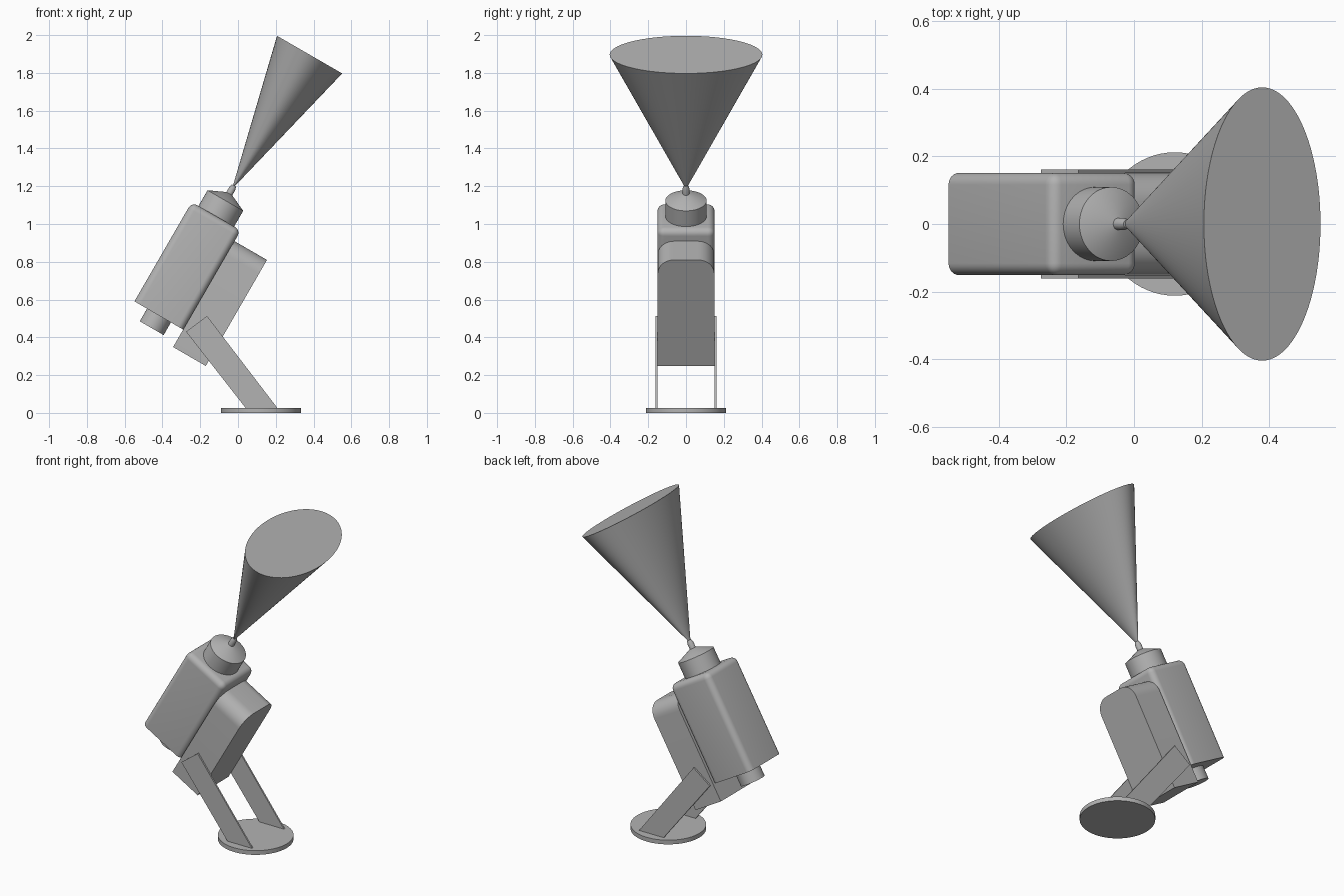
import bpy, bmesh, math
from mathutils import Matrix

cube = bpy.data.objects.get("Cube")
if cube:
    bpy.data.objects.remove(cube, do_unlink=True)

GREY = (0.45, 0.45, 0.45, 1)
grey = bpy.data.materials.new("plain grey")
grey.use_nodes = True
grey.diffuse_color = GREY
grey.node_tree.nodes["Principled BSDF"].inputs["Base Color"].default_value = GREY

TILT = math.radians(30)   # lean of the whole upper assembly
AXIS = -0.62              # main axis offset in the leaning frame


def finish(name, bm, tilt=0.0):
    """Turn a bmesh into a named, shaded object leaning by tilt."""
    bmesh.ops.recalc_face_normals(bm, faces=bm.faces)
    mesh = bpy.data.meshes.new(name)
    bm.to_mesh(mesh)
    bm.free()
    mesh.materials.append(grey)
    ob = bpy.data.objects.new(name, mesh)
    bpy.context.collection.objects.link(ob)
    ob.rotation_euler.y = tilt
    bpy.ops.object.select_all(action="DESELECT")
    ob.select_set(True)
    bpy.context.view_layer.objects.active = ob
    bpy.ops.object.shade_smooth_by_angle(angle=math.radians(30))
    return ob


def box(lo, hi):
    bm = bmesh.new()
    size = [b - a for a, b in zip(lo, hi)]
    mid = [(a + b) / 2 for a, b in zip(lo, hi)]
    bmesh.ops.create_cube(bm, size=1, matrix=Matrix.Translation(mid) @ Matrix.Diagonal((*size, 1)))
    return bm


def round_edges(bm, rule, radius, segments):
    edges = [e for e in bm.edges if rule(*[v.co for v in e.verts])]
    bmesh.ops.bevel(bm, geom=edges, offset=radius, segments=segments, profile=0.5, affect="EDGES")


def lathe(name, profile, x, tilt, flatten=1.0, sides=64):
    """Capped solid of revolution from (radius, height) points; flatten scales x."""
    bm = bmesh.new()
    rings = []
    for r, z in profile:
        angles = [math.tau * i / sides for i in range(sides)]
        rings.append([bm.verts.new((x + flatten * r * math.cos(a), r * math.sin(a), z)) for a in angles])
    for low, high in zip(rings, rings[1:]):
        for i in range(sides):
            j = (i + 1) % sides
            bm.faces.new((low[i], low[j], high[j], high[i]))
    bm.faces.new(rings[0][::-1])
    bm.faces.new(rings[-1])
    return finish(name, bm, tilt)


# Round foot
lathe("base_disc", [(0.212, 0), (0.212, 0.026)], 0.121, 0)

# Pair of thin slanted legs
for side, name in ((-1, "front_leg"), (1, "back_leg")):
    bm = bmesh.new()
    outline = [(-0.275, 0.43), (0.042, 0.024), (0.21, 0.024), (-0.164, 0.513)]
    face = bm.faces.new([bm.verts.new((x, side * 0.151, z)) for x, z in outline])
    ext = bmesh.ops.extrude_face_region(bm, geom=[face])
    moved = [v for v in ext["geom"] if isinstance(v, bmesh.types.BMVert)]
    bmesh.ops.translate(bm, verts=moved, vec=(0, side * 0.01, 0))
    finish(name, bm)

# Mounting block with a rounded top
bm = box((-0.472, -0.15, 0.13), (-0.272, 0.15, 0.778))
round_edges(bm, lambda a, b: min(a.z, b.z) > 0.7 and abs(a.y - b.y) < 0.01, 0.085, 10)
finish("mounting_block", bm, TILT)

# Main housing, rounded everywhere but at its bottom rim
bm = box((-0.77, -0.151, 0.237), (-0.47, 0.151, 0.844))
round_edges(bm, lambda a, b: max(a.z, b.z) > 0.5, 0.035, 6)
finish("housing", bm, TILT)

# Socket below the housing, collar and neck above it
lathe("bottom_socket", [(0.073, 0.16), (0.073, 0.25)], AXIS, TILT)
lathe("collar", [(0.109, 0.83), (0.109, 0.94), (0.018, 0.982)], AXIS, TILT)
lathe("neck", [(0.018, 0.97), (0.018, 1.015), (0.012, 1.032)], AXIS, TILT, sides=32)

# Oval cone opening upward
lathe("oval_cone", [(0.006, 1.022), (0.404, 1.832)], AXIS, TILT, flatten=0.493, sides=96)
